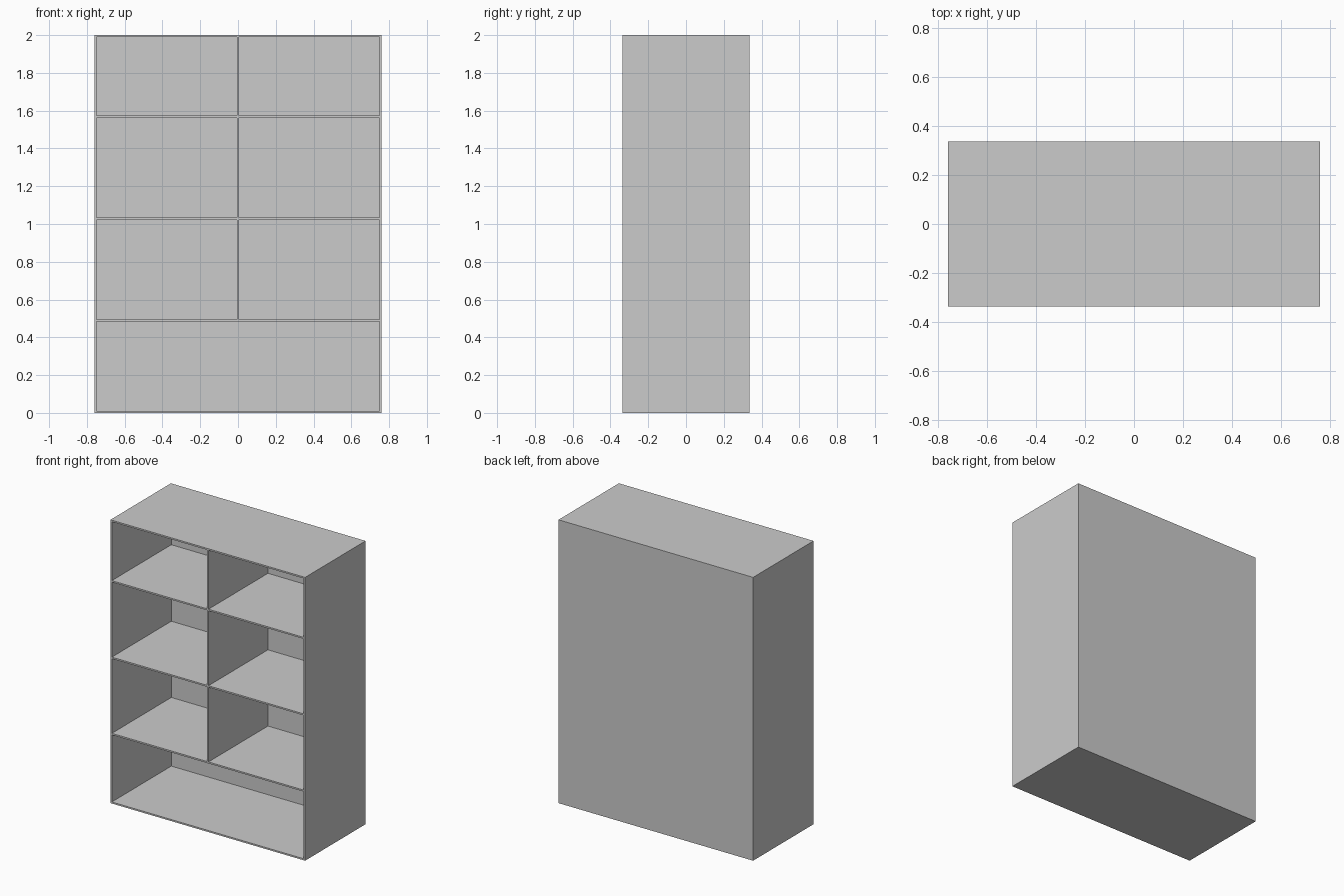
import bpy

if "Cube" in bpy.data.objects:
    bpy.data.objects.remove(bpy.data.objects["Cube"])

W, D, H, T = 1.52, 0.674, 2.0, 0.011   # outer size and board thickness
SHELVES = [0.49, 1.028, 1.568]         # shelf centre heights
IN_W = W - 2 * T


def board(name, x, y, z):
    """Box spanning the given (min, max) ranges."""
    bpy.ops.mesh.primitive_cube_add(size=1)
    ob = bpy.context.object
    ob.name = ob.data.name = name
    ob.location = [(r[0] + r[1]) / 2 for r in (x, y, z)]
    ob.scale = [r[1] - r[0] for r in (x, y, z)]
    bpy.ops.object.transform_apply(location=False, rotation=False, scale=True)
    return ob


full_y = (-D / 2, D / 2)
inner_x = (-IN_W / 2, IN_W / 2)
inner_y = (-D / 2, D / 2 - T)

# Outer case
board("left_side", (-W / 2, -IN_W / 2), full_y, (0, H))
board("right_side", (IN_W / 2, W / 2), full_y, (0, H))
board("bottom_panel", inner_x, full_y, (0, T))
board("top_panel", inner_x, full_y, (H - T, H))
board("back_panel", inner_x, (D / 2 - T, D / 2), (T, H - T))

# Full-width shelves
for i, z in enumerate(SHELVES, 1):
    board(f"shelf_{i}", inner_x, inner_y, (z - T / 2, z + T / 2))

# Centre dividers above each shelf; the bottom bay stays open
tops = [z - T / 2 for z in SHELVES[1:]] + [H - T]
for i, (z, top) in enumerate(zip(SHELVES, tops), 1):
    board(f"divider_{i}", (-T / 2, T / 2), inner_y, (z + T / 2, top))
